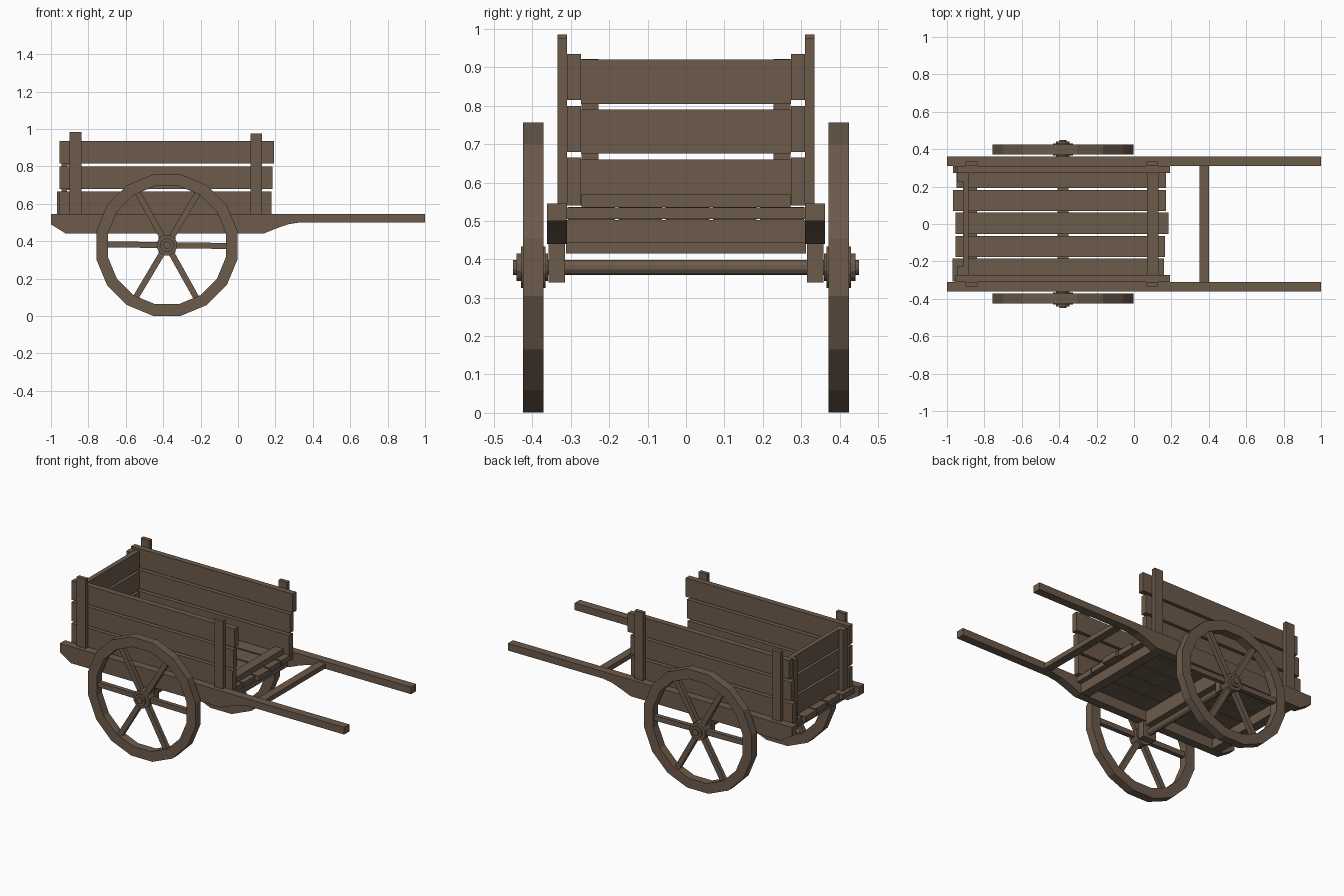
import bpy, bmesh, math
from mathutils import Matrix

if "Cube" in bpy.data.objects:
    bpy.data.objects.remove(bpy.data.objects["Cube"])

wood = bpy.data.materials.new("weathered_wood")
wood.diffuse_color = (0.15, 0.103, 0.07, 1)
wood.use_nodes = True
wood.node_tree.nodes["Principled BSDF"].inputs["Base Color"].default_value = wood.diffuse_color


def finish(name, bm):
    bmesh.ops.recalc_face_normals(bm, faces=bm.faces)
    mesh = bpy.data.meshes.new(name)
    bm.to_mesh(mesh)
    bm.free()
    ob = bpy.data.objects.new(name, mesh)
    bpy.context.collection.objects.link(ob)
    mesh.materials.append(wood)
    return ob


def box(name, x, y, z, turn=None):
    bm = bmesh.new()
    bmesh.ops.create_cube(bm, size=1)
    for v in bm.verts:
        v.co = [(r[0] + r[1]) / 2 + c * (r[1] - r[0]) for r, c in zip((x, y, z), v.co)]
    if turn:
        bm.transform(turn)
    return finish(name, bm)


def span(s, a, b):
    return tuple(sorted((s * a, s * b)))


def extrude_y(name, profile, y):
    bm = bmesh.new()
    face = bm.faces.new([bm.verts.new((px, y[0], pz)) for px, pz in profile])
    new = bmesh.ops.extrude_face_region(bm, geom=[face])["geom"]
    bmesh.ops.translate(bm, vec=(0, y[1] - y[0], 0),
                        verts=[g for g in new if isinstance(g, bmesh.types.BMVert)])
    return finish(name, bm)


WX, WZ = -0.38, 0.379


def cylinder(name, r, y, sides=12):
    ring = [(WX + r * math.cos((i + .5) * math.tau / sides),
             WZ + r * math.sin((i + .5) * math.tau / sides)) for i in range(sides)]
    return extrude_y(name, ring, y)


def rim(name, r_out, r_in, y, sides=16):
    bm = bmesh.new()
    rings = []
    for i in range(sides):
        a = (i + .5) * math.tau / sides
        rings.append([bm.verts.new((WX + r * math.cos(a), py, WZ + r * math.sin(a)))
                      for r, py in ((r_out, y[0]), (r_out, y[1]), (r_in, y[1]), (r_in, y[0]))])
    for i in range(sides):
        p, q = rings[i], rings[(i + 1) % sides]
        for k in range(4):
            n = (k + 1) % 4
            bm.faces.new((p[k], p[n], q[n], q[k]))
    return finish(name, bm)


# Shaft outline: deep under the bed, thin at the handles
shaft = [(-1, .545), (-1, .49), (-.92, .44), (.135, .44), (.21, .47),
         (.27, .491), (.33, .5), (1, .5), (1, .545)]

for s, side in ((-1, "right"), (1, "left")):
    extrude_y(f"{side}_shaft", shaft, span(s, .31, .362))
    # Axle block under the shaft
    box(f"{side}_axle_block", (WX - .045, WX + .045), span(s, .315, .358), (.34, .445))
    # Side boards
    for i, (x1, z0, z1) in enumerate(((.18, .54, .665), (.185, .68, .8), (.193, .815, .935))):
        box(f"{side}_side_board_{i}", (-.955 + .012 * (s > 0) * (i - 1), x1 - .012 * (s > 0) * (i < 2)),
            span(s, .273, .31), (z0, z1))
    # Upright posts
    box(f"{side}_rear_post", (-.9, -.838), span(s, .31, .335), (.54, .985))
    box(f"{side}_front_post", (.068, .128), span(s, .31, .335), (.54, .977))
    # Battens behind the tail boards
    box(f"{side}_tail_batten", (-.945, -.915), span(s, .228, .272), (.535, .922))
    # Wheel
    rim(f"{side}_wheel_rim", .385, .322, span(s, .371, .424))
    cylinder(f"{side}_hub", .056, span(s, .366, .43))
    cylinder(f"{side}_hub_cap", .037, span(s, .36, .441))
    for i in range(6):
        turn = (Matrix.Translation((WX, 0, WZ)) @
                Matrix.Rotation(math.radians(60 * i + .8), 4, 'Y'))
        box(f"{side}_spoke_{i}", (.04, .326), span(s, .384, .412), (-.016, .016), turn)

# Axle and bearers under the bed
cylinder("axle", .02, (-.45, .45))
box("axle_bearer", (WX - .03, WX + .03), (-.312, .312), (.415, .503))
box("front_bearer", (.07, .13), (-.312, .312), (.442, .503))
box("rear_bearer", (-.9, -.84), (-.312, .312), (.442, .503))
box("handle_crossbar", (.35, .4), (-.312, .312), (.505, .535))

# Floor boards
for i, (x0, x1, y0, y1) in enumerate(((-.97, .16, -.308, -.185), (-.955, .165, -.176, -.063),
                                      (-.955, .185, -.054, .061), (-.967, .172, .07, .183),
                                      (-.95, .17, .193, .308))):
    box(f"floor_board_{i}", (x0, x1), (y0, y1), (.503, .536))
box("floor_front_strip", (.07, .13), (-.272, .272), (.536, .57))

# Tail boards
for i, z in enumerate(((.54, .66), (.675, .79), (.805, .92))):
    box(f"tail_board_{i}", (-.915, -.885), (-.273, .273), z)
